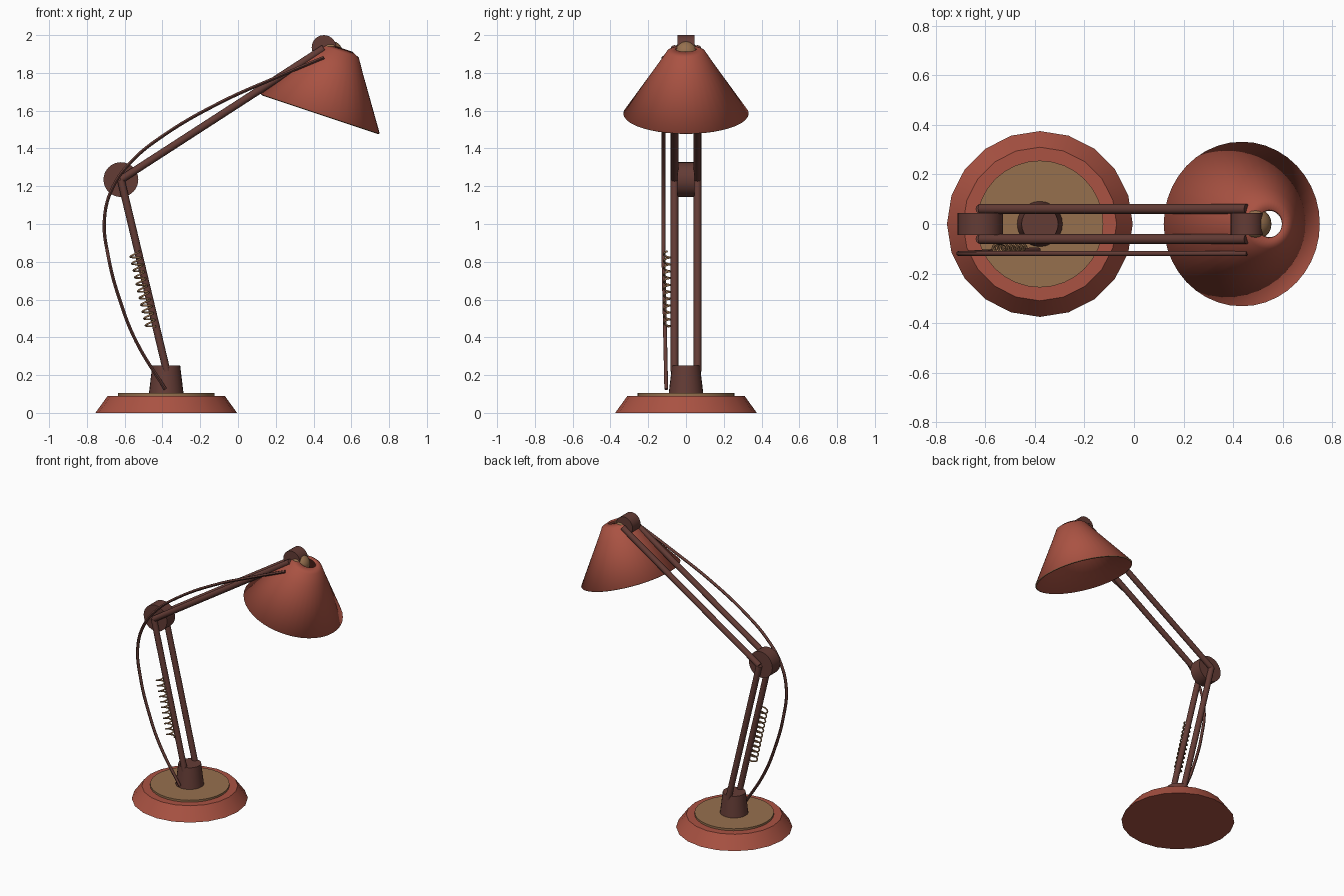
import bpy, bmesh, math
from mathutils import Vector, Matrix

if "Cube" in bpy.data.objects:
    bpy.data.objects.remove(bpy.data.objects["Cube"])


def material(name, rgb):
    m = bpy.data.materials.new(name)
    m.diffuse_color = (*rgb, 1)
    m.use_nodes = True
    m.node_tree.nodes["Principled BSDF"].inputs["Base Color"].default_value = m.diffuse_color
    return m


RED = material("terracotta red", (0.40, 0.085, 0.055))
TAN = material("warm tan", (0.305, 0.162, 0.076))
BROWN = material("dark brown", (0.127, 0.045, 0.036))


def finish(ob, name, mat, angle=35):
    ob.name = name
    ob.data.materials.append(mat)
    bpy.ops.object.select_all(action='DESELECT')
    ob.select_set(True)
    bpy.context.view_layer.objects.active = ob
    bpy.ops.object.shade_smooth_by_angle(angle=math.radians(angle))
    return ob


def lathe(name, profile, sides, mat, matrix=Matrix(), caps=True):
    """Turn (radius, height) points around the local z axis."""
    bm = bmesh.new()
    rings = [[bm.verts.new((r * math.cos(2 * math.pi * i / sides),
                            r * math.sin(2 * math.pi * i / sides), h))
              for i in range(sides)] for r, h in profile]
    for a, b in zip(rings, rings[1:]):
        for i in range(sides):
            j = (i + 1) % sides
            bm.faces.new((a[i], a[j], b[j], b[i]))
    if caps:
        bm.faces.new(rings[0][::-1])
        bm.faces.new(rings[-1])
    me = bpy.data.meshes.new(name)
    bm.to_mesh(me)
    bm.free()
    ob = bpy.data.objects.new(name, me)
    bpy.context.collection.objects.link(ob)
    ob.matrix_world = matrix
    return finish(ob, name, mat)


def rod(name, a, b, radius, sides, mat):
    a, b = Vector(a), Vector(b)
    d = b - a
    m = Matrix.Translation(a) @ d.to_track_quat('Z', 'Y').to_matrix().to_4x4()
    return lathe(name, [(radius, 0), (radius, d.length)], sides, mat, m)


def wire(name, points, radius, mat, smooth_path):
    cu = bpy.data.curves.new(name, 'CURVE')
    cu.dimensions = '3D'
    cu.bevel_depth = radius
    cu.bevel_resolution = 1
    cu.use_fill_caps = True
    cu.resolution_u = 6
    if smooth_path:
        sp = cu.splines.new('BEZIER')
        sp.bezier_points.add(len(points) - 1)
        for bp, p in zip(sp.bezier_points, points):
            bp.co = p
            bp.handle_left_type = bp.handle_right_type = 'AUTO'
    else:
        sp = cu.splines.new('POLY')
        sp.points.add(len(points) - 1)
        for pt, p in zip(sp.points, points):
            pt.co = (*p, 1)
    ob = bpy.data.objects.new(name, cu)
    bpy.context.collection.objects.link(ob)
    bpy.ops.object.select_all(action='DESELECT')
    ob.select_set(True)
    bpy.context.view_layer.objects.active = ob
    bpy.ops.object.convert(target='MESH')
    return finish(bpy.context.object, name, mat, 60)


# Weighted base, inlaid disc and post
at_base = Matrix.Translation((-0.38, 0, 0))
lathe("base", [(0.375, 0), (0.31, 0.09)], 20, RED, at_base)
lathe("base_disc", [(0.256, 0.085), (0.256, 0.104)], 32, TAN, at_base)
lathe("post", [(0.092, 0.1), (0.074, 0.25)], 24, BROWN, at_base)

# Paired arms
elbow, head = (-0.62, 1.235), (0.455, 1.93)
for side, label in ((-1, "front"), (1, "back")):
    y = 0.061 * side
    rod(label + "_lower_arm", (-0.377, y, 0.22), (elbow[0], y, elbow[1]), 0.02, 12, BROWN)
    rod(label + "_upper_arm", (elbow[0], y, elbow[1]), (head[0], y, head[1]), 0.02, 12, BROWN)

# Hinge drums
rod("elbow_joint", (elbow[0], -0.045, elbow[1]), (elbow[0], 0.045, elbow[1]), 0.092, 32, BROWN)
rod("head_joint", (head[0], -0.045, 1.935), (head[0], 0.045, 1.935), 0.065, 24, BROWN)

# Tilted shade with an open top
tilt = Matrix.Translation((0.435, 0, 1.585)) @ Matrix.Rotation(math.radians(18.4), 4, 'Y')
shade = lathe("shade", [(0.332, 0), (0.146, 0.275), (0.101, 0.345), (0.058, 0.364)],
              40, RED, tilt, caps=False)
wall = shade.modifiers.new("wall", 'SOLIDIFY')
wall.thickness = 0.012
wall.offset = -1

# Thin rim along the shade opening
rim = [tilt @ Vector((0.326 * math.cos(a), 0.326 * math.sin(a), 0))
       for a in (2 * math.pi * i / 40 for i in range(41))]
wire("shade_rim", rim, 0.005, TAN, False)

# Bulb socket tucked under the head joint
bpy.ops.mesh.primitive_uv_sphere_add(segments=20, ring_count=12, radius=0.065,
                                     location=(0.49, 0, 1.905))
finish(bpy.context.object, "bulb_socket", TAN)

# Tension spring beside the lower arm
start, end = Vector((-0.46, -0.098, 0.45)), Vector((-0.548, -0.098, 0.85))
axis = (end - start).normalized()
across = Vector((0, 1, 0)).cross(axis)
turns, steps = 11, 14
coil = []
for i in range(turns * steps + 1):
    a = 2 * math.pi * i / steps
    coil.append(start.lerp(end, i / (turns * steps))
                + 0.027 * math.cos(a) * across + Vector((0, 0.02 * math.sin(a), 0)))
wire("spring", coil, 0.005, TAN, False)

# Power cable
cable = [(0.455, 1.882), (0.2, 1.775), (-0.1, 1.64), (-0.4, 1.465), (-0.56, 1.335),
         (-0.66, 1.2), (-0.707, 1.03), (-0.685, 0.82), (-0.62, 0.58),
         (-0.54, 0.38), (-0.385, 0.125)]
wire("cable", [(x, -0.119 + 0.015 * max(0, 0.8 - z) / 0.7, z) for x, z in cable],
     0.01, BROWN, True)
